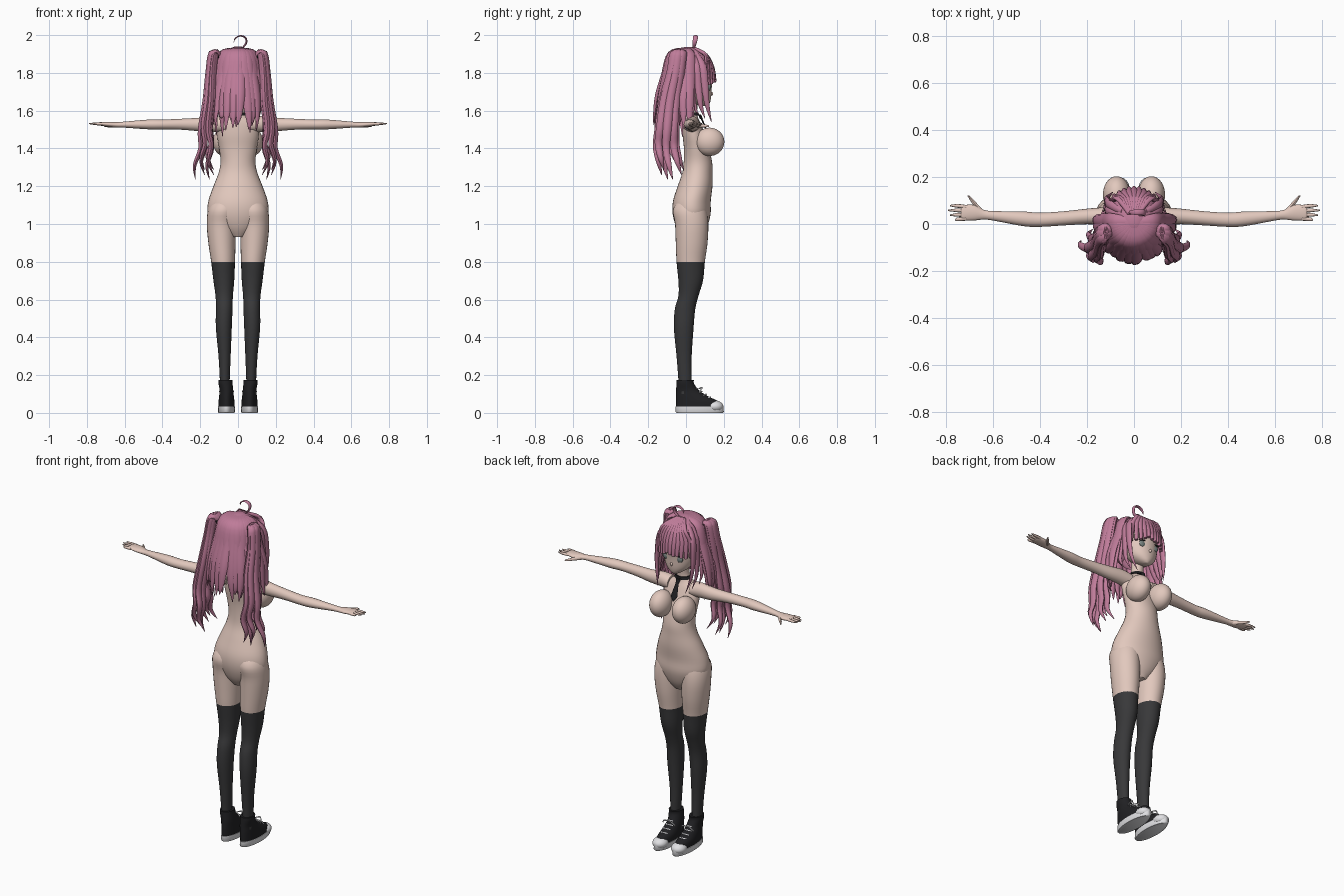
import bpy, bmesh, math, random
from mathutils import Vector

random.seed(4)
cube = bpy.data.objects.get("Cube")
if cube:
    bpy.data.objects.remove(cube)

X, Y, Z = Vector((1, 0, 0)), Vector((0, 1, 0)), Vector((0, 0, 1))
SIDES = (("left", 1), ("right", -1))


def material(name, r, g, b):
    m = bpy.data.materials.new(name)
    m.use_nodes = True
    m.diffuse_color = (r, g, b, 1)
    m.node_tree.nodes["Principled BSDF"].inputs["Base Color"].default_value = (r, g, b, 1)
    return m


skin = material("skin", .76, .58, .51)
pink = material("pink hair", .52, .2, .32)
sock = material("charcoal sock", .04, .04, .042)
black = material("black canvas", .015, .015, .017)
white = material("white rubber", .75, .75, .77)
eye = material("grey eye", .2, .24, .23)
lip = material("lip", .5, .22, .2)


def finish(name, bm, *mats):
    bmesh.ops.recalc_face_normals(bm, faces=bm.faces)
    me = bpy.data.meshes.new(name)
    bm.to_mesh(me)
    bm.free()
    ob = bpy.data.objects.new(name, me)
    bpy.context.collection.objects.link(ob)
    for m in mats:
        me.materials.append(m)
    bpy.ops.object.select_all(action='DESELECT')
    ob.select_set(True)
    bpy.context.view_layer.objects.active = ob
    bpy.ops.object.shade_smooth_by_angle(angle=math.radians(50))
    return ob


def smooth_rows(rows, steps):
    """Catmull-Rom through rows of x, y, z, half width, half depth."""
    out = []
    for i in range(len(rows) - 1):
        a, b, c, d = (rows[max(i - 1, 0)], rows[i], rows[i + 1], rows[min(i + 2, len(rows) - 1)])
        for k in range(steps):
            t = k / steps
            out.append([q + t / 2 * (r - p + t * (2*p - 5*q + 4*r - s + t * (3*(q - r) + s - p)))
                        for p, q, r, s in zip(a, b, c, d)])
    return out + [list(rows[-1])]


def add_loft(bm, rows, w=X, v=None, sides=20, steps=4):
    rows = smooth_rows(rows, steps)
    pts = [Vector(r[:3]) for r in rows]
    rings = []
    for i, r in enumerate(rows):
        t = (pts[min(i + 1, len(pts) - 1)] - pts[max(i - 1, 0)]).normalized()
        depth = v or t.cross(w).normalized()
        rings.append([bm.verts.new(pts[i] + w * max(r[3], .001) * math.cos(u)
                                   + depth * max(r[4], .001) * math.sin(u))
                      for u in (math.tau * k / sides for k in range(sides))])
    for lo, hi in zip(rings, rings[1:]):
        for k in range(sides):
            n = (k + 1) % sides
            bm.faces.new((lo[k], lo[n], hi[n], hi[k]))
    bm.faces.new(rings[0])
    bm.faces.new(rings[-1])


def loft(name, rows, mat, **kw):
    bm = bmesh.new()
    add_loft(bm, rows, **kw)
    return finish(name, bm, mat)


def ball(name, centre, size, mat, keep=None):
    bm = bmesh.new()
    bmesh.ops.create_uvsphere(bm, u_segments=32, v_segments=20, radius=1)
    for p in bm.verts:
        p.co = Vector(c + a * s for c, a, s in zip(centre, p.co, size))
    if keep:
        bmesh.ops.delete(bm, geom=[f for f in bm.faces if not keep(f.calc_center_median())],
                         context='FACES')
    return finish(name, bm, mat)


def taper(points, a, b, power=1.0):
    """Strand rows: full in the middle, pointed at the end."""
    n = len(points) - 1
    return [(*p, a * k, b * k) for p, k in
            ((p, max(.06, (1 - (i / n) ** 3) ** power * (.6 if i == 0 else 1)))
             for i, p in enumerate(points))]


# Torso and neck: a plain mannequin form
loft("torso", [(0, .03, .93, .04, .05), (0, .03, .98, .11, .08), (0, .03, 1.05, .158, .1),
               (0, .031, 1.12, .157, .1), (0, .048, 1.2, .13, .092), (0, .06, 1.27, .103, .08),
               (0, .063, 1.33, .092, .075), (0, .055, 1.4, .1, .066), (0, .042, 1.47, .11, .06),
               (0, .03, 1.53, .105, .048), (0, .025, 1.565, .055, .038), (0, .025, 1.6, .034, .034),
               (0, .035, 1.68, .034, .034)], skin, v=Y, sides=32)

# Head tapering to the chin, with nose, eyes and mouth
loft("head", [(0, .1, 1.625, .012, .015), (0, .082, 1.64, .042, .044), (0, .065, 1.67, .074, .068),
              (0, .05, 1.72, .095, .086), (0, .04, 1.79, .1, .1), (0, .03, 1.87, .08, .08),
              (0, .03, 1.9, .02, .02)], skin, v=Y, sides=32)
ball("nose", (0, .134, 1.69), (.007, .01, .01), skin)
ball("mouth", (0, .127, 1.662), (.014, .004, .003), lip)

for side, s in SIDES:
    ball(side + "_chest", (s * .074, .125, 1.435), (.058, .078, .075), skin)
    ball(side + "_eye", (s * .043, .122, 1.725), (.021, .01, .019), eye)
    ball(side + "_eyelash", (s * .044, .125, 1.743), (.025, .01, .004), black)

    # Leg, coloured as a stocking below the thigh
    bm = bmesh.new()
    add_loft(bm, [(s * .07, -.005, .1, .025, .033), (s * .07, -.005, .17, .026, .035),
                  (s * .071, -.01, .3, .032, .04), (s * .075, -.012, .45, .042, .052),
                  (s * .073, -.005, .55, .044, .054), (s * .073, .013, .62, .046, .053),
                  (s * .075, .025, .7, .055, .065), (s * .079, .025, .8, .063, .075),
                  (s * .085, .03, .9, .072, .084), (s * .088, .03, 1, .077, .088),
                  (s * .08, .02, 1.08, .077, .088), (s * .07, .03, 1.15, .05, .05)], v=Y, sides=28)
    leg = finish(side + "_leg", bm, skin, sock)
    for f in leg.data.polygons:
        f.material_index = int(f.center.z < .8)

    # Arm, palm, fingers and thumb
    loft(side + "_arm", [(s * .07, .03, 1.525, .045, .04), (s * .13, .033, 1.53, .038, .042),
                         (s * .2, .032, 1.527, .033, .036), (s * .3, .024, 1.528, .03, .029),
                         (s * .4, .018, 1.527, .03, .026), (s * .47, .022, 1.527, .031, .026),
                         (s * .6, .035, 1.526, .02, .016), (s * .64, .04, 1.525, .021, .014),
                         (s * .68, .048, 1.527, .033, .014), (s * .725, .048, 1.53, .032, .01),
                         (s * .735, .047, 1.53, .025, .007)], skin, w=Y, v=Z)
    for i, finger in enumerate(("little", "ring", "middle", "index")):
        y = .022 + i * .017
        tip = (.76, .782, .79, .782)[i]
        loft(f"{side}_{finger}_finger",
             [(s * .715, y, 1.53, .008, .008), (s * .75, y - .002 + i * .002, 1.53, .008, .007),
              (s * tip, y - .004 + i * .003, 1.532, .003, .003)], skin, w=Y, v=Z, sides=8)
    loft(side + "_thumb", [(s * .65, .055, 1.522, .012, .011), (s * .68, .09, 1.52, .01, .009),
                           (s * .705, .122, 1.518, .004, .004)], skin, w=X, v=Z, sides=8)

    # High-top shoe
    c = s * .061
    loft(side + "_sole", [(c, .072, 0, .042, .122), (c, .072, .006, .045, .128),
                          (c, .072, .033, .044, .127)], white, v=Y, sides=32, steps=1)
    loft(side + "_shoe", [(c, .068, .03, .042, .12), (c, .06, .06, .042, .113),
                          (c, .032, .088, .039, .085), (c, .008, .12, .036, .06),
                          (s * .066, -.004, .155, .037, .047), (s * .067, -.004, .175, .037, .046)],
         black, v=Y, sides=28)
    ball(side + "_toe_cap", (c, .152, .034), (.042, .046, .031), white)
    for i in range(4):
        y, z = .13 - i * .023, .08 + i * .015
        loft(f"{side}_lace_{i}", [(c - .024, y - .015, z - .003, .004, .003), (c, y, z + .004, .004, .003),
                                  (c + .024, y - .015, z - .003, .004, .003)], white, w=Y, v=Z, sides=6)
    for k in (-1, 1):
        loft(f"{side}_bow_{k}", [(c, .068, .128, .003, .003), (c + k * .025, .085, .133, .004, .004),
                                 (c + k * .04, .07, .11, .003, .003)], white, w=Y, v=Z, sides=6)

# Collar band and short necktie
loft("collar", [(0, .027, 1.575, .05, .042), (0, .027, 1.59, .041, .04)], black, v=Y, steps=1)
loft("tie_knot", [(0, .072, 1.58, .016, .008), (0, .082, 1.555, .009, .008)], black, v=Y, sides=8)
loft("tie_blade", [(0, .082, 1.558, .009, .005), (0, .112, 1.49, .021, .004),
                   (0, .122, 1.465, .002, .003)], black, v=Y, sides=8, steps=1)

# Hair cap, open over the face
ball("hair_cap", (0, .012, 1.79), (.117, .133, .148), pink,
     lambda p: not (p.z < 1.79 and p.y > .02) and p.z > 1.67)

# Long back hair in two layers of draped locks
bm = bmesh.new()
for layer, count in ((0, 13), (1, 16)):
    for i in range(count):
        a = math.radians(-92 + 184 * i / (count - 1))
        d, w = Vector((math.sin(a), -math.cos(a), 0)), Vector((math.cos(a), math.sin(a), 0))
        end = random.uniform(1.45, 1.53) + .03 * layer
        grow = random.uniform(-.006, .006) + .012 * layer
        swing = random.uniform(-.025, .025)
        path = [(.02, 1.925), (.09, 1.9), (.122, 1.8), (.143 + grow, 1.68),
                (.157 + grow, 1.58), (.145 + grow * 2, end)]
        pts = [d * r + w * swing * (n / 5) ** 2 + Vector((0, .008, z)) for n, (r, z) in enumerate(path)]
        add_loft(bm, taper(pts, .034, .016), w=w, sides=8)
finish("back_hair", bm, pink)

# Fringe
bm = bmesh.new()
for i in range(11):
    x = -.1 + .02 * i
    drop = 1.755 + random.uniform(-.008, .008) - 2 * x * x
    pts = [(x * .2, .04, 1.93), (x * .65, .105, 1.895), (x * .95, .14 - 4 * x * x, 1.83),
           (x * 1.05, .152 - 5 * x * x, drop)]
    add_loft(bm, [(*p, k, .01) for p, k in zip(pts, (.008, .016, .017, .009))], sides=8)
finish("fringe", bm, pink)

for side, s in SIDES:
    # Locks framing the face and covering the ears
    bm = bmesh.new()
    for i in range(4):
        y = .1 - .035 * i
        end = 1.54 + .02 * i
        pts = [(s * .05, y * .5, 1.91), (s * .105, y * .85, 1.84), (s * .117, y, 1.73),
               (s * (.112 + .01 * i), y + .012, 1.63), (s * (.09 + .02 * i), y + .035, end)]
        add_loft(bm, taper(pts, .022, .012), w=Y, sides=8)
    finish(side + "_side_locks", bm, pink)

    # Twin tail: tied high, falling in waves to curled tips
    bm = bmesh.new()
    for i in range(7):
        u = math.tau * i / 7
        ox, oy = .022 * math.cos(u), .04 * math.sin(u)
        path = [(.1, -.03, 1.89), (.128, -.04, 1.905), (.142, -.055, 1.8), (.15, -.085, 1.65),
                (.168, -.1, 1.5), (.158, -.105, 1.4), (.18, -.09, 1.31), (.162, -.07, 1.235)]
        spread = (.2, .5, .6, .9, 1.1, 1.3, 1.4, 1.5)
        lift = .025 * (i % 4)
        curl = .03 * math.cos(u * 2)
        pts = [(s * (x + ox * k + curl * (n / 7) ** 3), y + oy * k, z + lift * (n / 7) ** 2)
               for n, ((x, y, z), k) in enumerate(zip(path, spread))]
        add_loft(bm, taper(pts, .026, .017, .6), w=Y, sides=8)
    finish(side + "_twin_tail", bm, pink)
    ball(side + "_hair_tie", (s * .112, -.035, 1.888), (.016, .024, .02), black)

# Curled stray lock on the crown
loft("crown_curl", [(.015, .04, 1.925, .006, .004), (.042, .045, 1.955, .011, .005),
                    (.04, .05, 1.985, .013, .005), (.012, .05, 1.996, .012, .004),
                    (-.015, .05, 1.982, .008, .003), (-.022, .05, 1.962, .001, .001)],
     pink, w=Y, sides=8)
